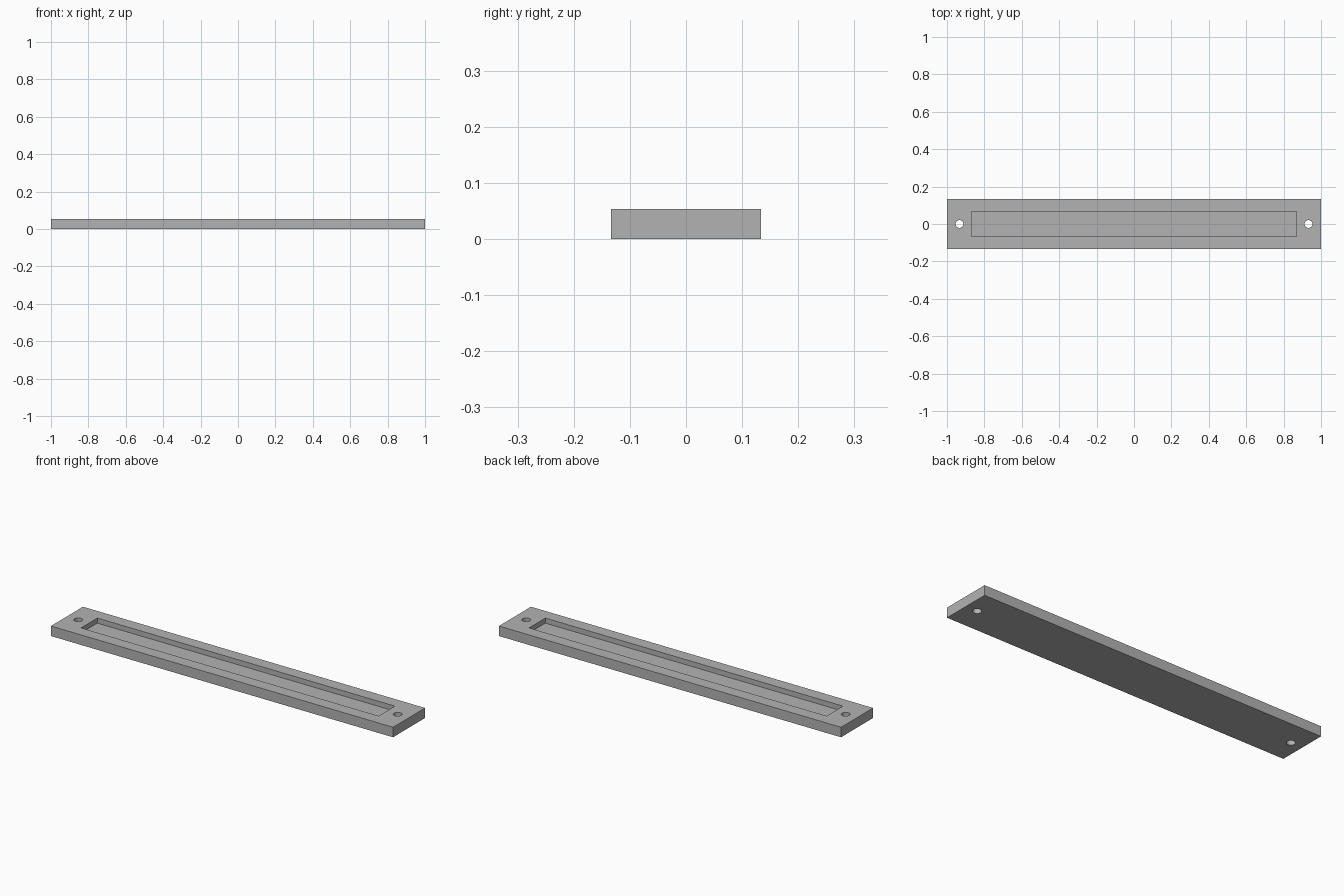
import bpy
import math

LENGTH, WIDTH, HEIGHT = 2.0, 0.267, 0.053
POCKET_LENGTH, POCKET_WIDTH, POCKET_DEPTH = 1.74, 0.136, 0.027
HOLE_X, HOLE_RADIUS = 0.933, 0.021

default = bpy.data.objects.get("Cube")
if default:
    bpy.data.objects.remove(default, do_unlink=True)

# Single grey finish
grey = bpy.data.materials.new("grey")
grey.use_nodes = True
colour = (0.45, 0.45, 0.45, 1)
grey.diffuse_color = colour
grey.node_tree.nodes["Principled BSDF"].inputs["Base Color"].default_value = colour


def box(name, size, z):
    bpy.ops.mesh.primitive_cube_add(size=1, location=(0, 0, z))
    obj = bpy.context.object
    obj.name = name
    obj.scale = size
    bpy.ops.object.transform_apply(location=True, rotation=False, scale=True)
    obj.data.materials.append(grey)
    return obj


def cut(target, cutter):
    cutter.hide_render = True
    mod = target.modifiers.new("cut", "BOOLEAN")
    mod.operation = "DIFFERENCE"
    mod.solver = "EXACT"
    mod.object = cutter
    bpy.context.view_layer.objects.active = target
    bpy.ops.object.modifier_apply(modifier=mod.name)
    bpy.data.objects.remove(cutter, do_unlink=True)


# Flat rectangular bar
bar = box("mounting_bar", (LENGTH, WIDTH, HEIGHT), HEIGHT / 2)

# Long shallow pocket, open at the top
cut(bar, box("pocket_cutter", (POCKET_LENGTH, POCKET_WIDTH, 2 * POCKET_DEPTH), HEIGHT))

# Round screw hole right through each end
for side in (-1, 1):
    bpy.ops.mesh.primitive_cylinder_add(vertices=32, radius=HOLE_RADIUS, depth=4 * HEIGHT,
                                        location=(side * HOLE_X, 0, HEIGHT / 2))
    hole = bpy.context.object
    hole.name = "hole_cutter"
    hole.data.materials.append(grey)
    cut(bar, hole)

# Smooth hole walls, sharp edges elsewhere
bpy.ops.object.select_all(action="DESELECT")
bar.select_set(True)
bpy.context.view_layer.objects.active = bar
bpy.ops.object.shade_smooth_by_angle(angle=math.radians(30))
